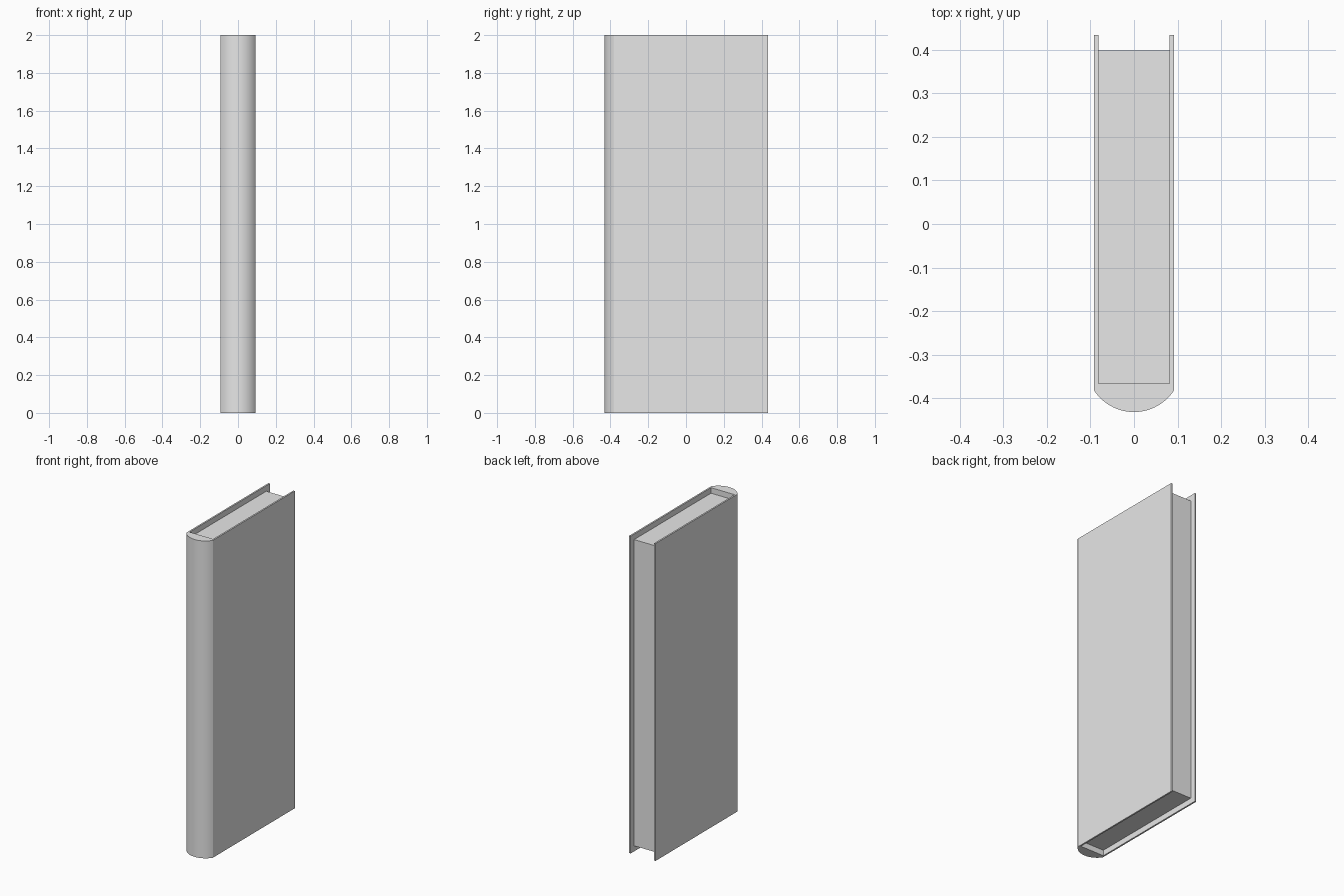
import bpy
import bmesh
import math

cube = bpy.data.objects.get("Cube")
if cube:
    bpy.data.objects.remove(cube, do_unlink=True)

HEIGHT = 2.0
HALF_W, BACK, FRONT = 0.092, 0.434, -0.432   # outer cover
INNER_W, SPINE_IN = 0.082, -0.366            # inside of the boards
SHOULDER = -0.382                            # where the rounded spine begins
RECESS = 0.035                               # pages set in from the cover edges

grey = bpy.data.materials.new("plain grey")
grey.use_nodes = True
colour = (0.8, 0.8, 0.8, 1)
grey.diffuse_color = colour
grey.node_tree.nodes["Principled BSDF"].inputs["Base Color"].default_value = colour


def extrude_profile(name, outline, z0, z1):
    """Stand an xy outline up as a closed prism."""
    bm = bmesh.new()
    base = bm.faces.new([bm.verts.new((x, y, z0)) for x, y in outline])
    top = bmesh.ops.extrude_face_region(bm, geom=[base], use_keep_orig=True)
    verts = [v for v in top["geom"] if isinstance(v, bmesh.types.BMVert)]
    bmesh.ops.translate(bm, vec=(0, 0, z1 - z0), verts=verts)
    bmesh.ops.recalc_face_normals(bm, faces=bm.faces)
    mesh = bpy.data.meshes.new(name)
    bm.to_mesh(mesh)
    bm.free()
    mesh.materials.append(grey)
    obj = bpy.data.objects.new(name, mesh)
    bpy.context.collection.objects.link(obj)
    return obj


# Rounded spine: circular arc through both shoulders and the front point
sag = SHOULDER - FRONT
radius = (HALF_W ** 2 + sag ** 2) / (2 * sag)
half_angle = math.asin(HALF_W / radius)
steps = 32
arc = []
for i in range(steps + 1):
    a = half_angle * (2 * i / steps - 1)
    arc.append((radius * math.sin(a), FRONT + radius * (1 - math.cos(a))))

# Cover: two boards and the spine in one U-shaped section
cover = extrude_profile("cover", arc + [
    (HALF_W, BACK), (INNER_W, BACK), (INNER_W, SPINE_IN),
    (-INNER_W, SPINE_IN), (-INNER_W, BACK), (-HALF_W, BACK)], 0, HEIGHT)

# Page block between the boards
page_back = BACK - RECESS
extrude_profile("pages", [
    (-INNER_W, SPINE_IN), (INNER_W, SPINE_IN),
    (INNER_W, page_back), (-INNER_W, page_back)], RECESS, HEIGHT - RECESS)

# Smooth spine, crisp corners
bpy.ops.object.select_all(action="DESELECT")
cover.select_set(True)
bpy.context.view_layer.objects.active = cover
bpy.ops.object.shade_smooth_by_angle(angle=math.radians(25))
